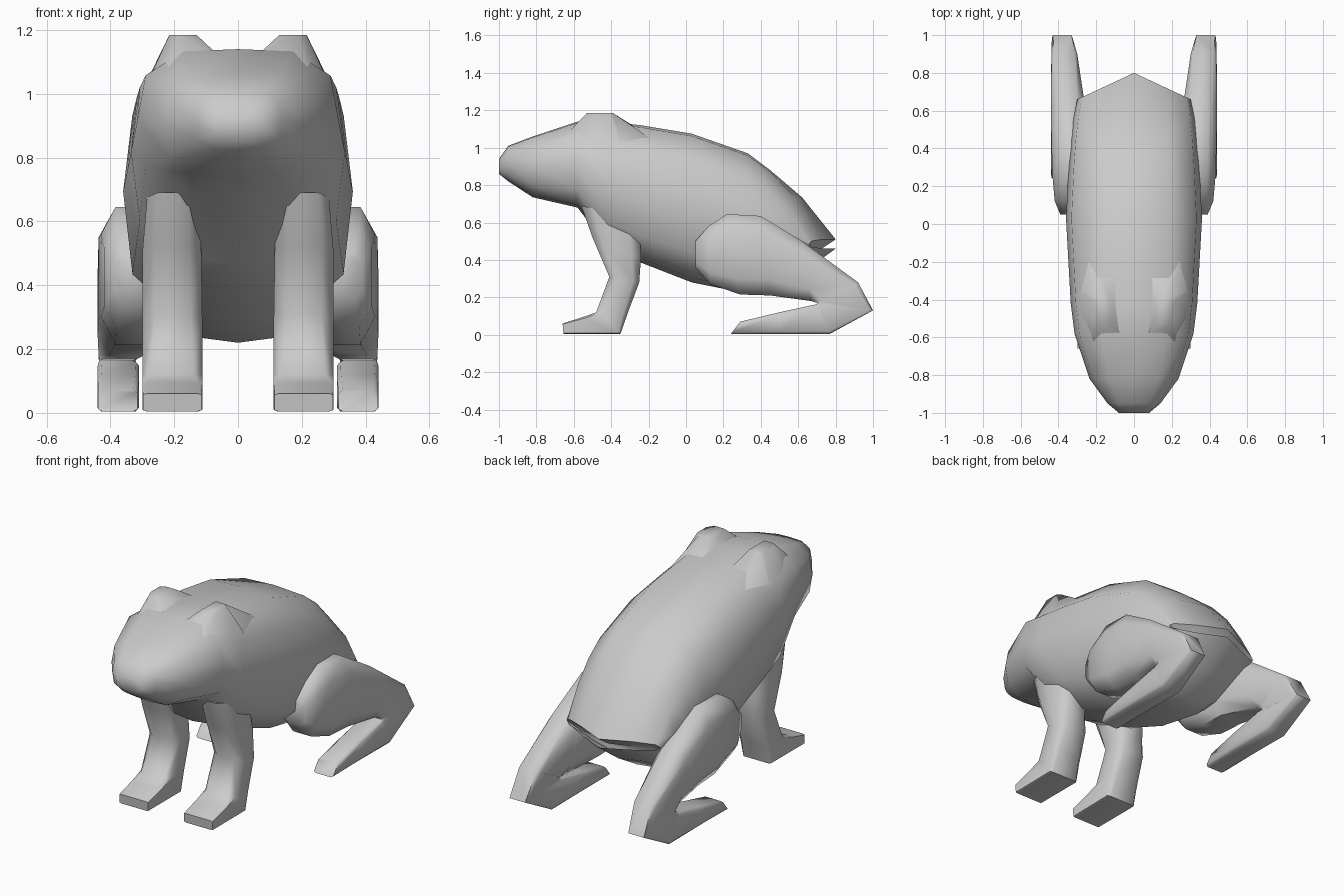
import bpy, bmesh, math

if "Cube" in bpy.data.objects:
    bpy.data.objects.remove(bpy.data.objects["Cube"])

skin = bpy.data.materials.new("grey_skin")
skin.diffuse_color = (0.6, 0.6, 0.6, 1)
skin.use_nodes = True
skin.node_tree.nodes["Principled BSDF"].inputs["Base Color"].default_value = skin.diffuse_color


def loft(name, rings, angle=60):
    """Skin a list of closed rings of points and cap both ends."""
    bm = bmesh.new()
    vs = [[bm.verts.new(p) for p in r] for r in rings]
    n = len(vs[0])
    for a, b in zip(vs, vs[1:]):
        for i in range(n):
            j = (i + 1) % n
            bm.faces.new((a[i], a[j], b[j], b[i]))
    bm.faces.new(vs[0])
    bm.faces.new(vs[-1])
    bmesh.ops.recalc_face_normals(bm, faces=bm.faces)
    me = bpy.data.meshes.new(name)
    bm.to_mesh(me)
    bm.free()
    ob = bpy.data.objects.new(name, me)
    bpy.context.collection.objects.link(ob)
    me.materials.append(skin)
    bpy.ops.object.select_all(action='DESELECT')
    ob.select_set(True)
    bpy.context.view_layer.objects.active = ob
    bpy.ops.object.shade_smooth_by_angle(angle=math.radians(angle))
    return ob


def body_ring(y, top, bottom, w, bend=0):
    """Rounded cross-section; bend pulls the sides forward of the middle."""
    half = [(0, 1), (.55, .985), (.92, .82), (1, .52), (.92, .2), (.5, .03), (0, 0)]
    pts = half + [(-x, z) for x, z in half[-2:0:-1]]
    return [(x * w, y - bend * abs(x), bottom + z * (top - bottom)) for x, z in pts]


def limb_ring(p, q, x0, x1, c=.2):
    """Chamfered section between two side-profile points (y, z)."""
    out = []
    for u, v in [(c, 0), (1 - c, 0), (1, c), (1, 1 - c), (1 - c, 1), (c, 1), (0, 1 - c), (0, c)]:
        out.append((x0 + u * (x1 - x0), p[0] + v * (q[0] - p[0]), p[1] + v * (q[1] - p[1])))
    return out


def both_sides(name, rings, angle=60):
    for side, s in (("right", 1), ("left", -1)):
        loft(f"{side}_{name}", [[(s * x, y, z) for x, y, z in r] for r in rings], angle)


# body and head, from snout to rump, ending in an undercut rim
loft("body", [body_ring(*s) for s in [
    (-1.0, .94, .86, .08), (-.95, 1.01, .82, .14), (-.82, 1.06, .735, .235),
    (-.58, 1.14, .68, .315), (-.42, 1.14, .47, .335), (-.24, 1.12, .385, .345),
    (.03, 1.075, .28, .36), (.33, .97, .22, .345), (.45, .88, .23, .335),
    (.62, .735, .33, .32, .06), (.80, .51, .46, .30, .14), (.71, .45, .42, .24, .08)]])

# raised eye bumps, flush with the head on the outside
eye_base = [(.05, -.60, 1.11), (.22, -.64, 1.07), (.305, -.50, .99), (.315, -.34, .98),
            (.25, -.16, 1.03), (.08, -.24, 1.09)]
eye_top = [(.13, -.53, 1.185), (.19, -.53, 1.185), (.215, -.49, 1.185), (.215, -.41, 1.185),
           (.19, -.39, 1.185), (.13, -.39, 1.185)]
both_sides("eye_bump", [eye_base, eye_top], 70)

# front legs, from shoulder to toes
both_sides("front_leg", [limb_ring(*s) for s in [
    ((-.56, .69), (-.25, .62), .12, .285), ((-.50, .52), (-.24, .42), .115, .30),
    ((-.41, .31), (-.25, .28), .112, .30), ((-.48, .12), (-.31, .12), .112, .30, .14),
    ((-.55, .095), (-.35, .005), .112, .30, .06), ((-.66, .06), (-.655, .005), .115, .298, .06)]])

# hind legs, from hip round the heel to the toes
both_sides("hind_leg", [limb_ring(*s) for s in [
    ((.05, .36), (.05, .50), .25, .39), ((.13, .27), (.12, .58), .22, .42),
    ((.29, .215), (.22, .645), .20, .43), ((.45, .21), (.40, .635), .20, .437),
    ((.67, .18), (.62, .50), .26, .44), ((.70, .17), (.92, .28), .30, .437, .1),
    ((.70, .165), (1.0, .13), .325, .435, .05), ((.685, .16), (.77, .005), .31, .44, .08),
    ((.50, .12), (.50, .005), .31, .44, .1), ((.29, .07), (.24, .005), .315, .438, .1)]])
